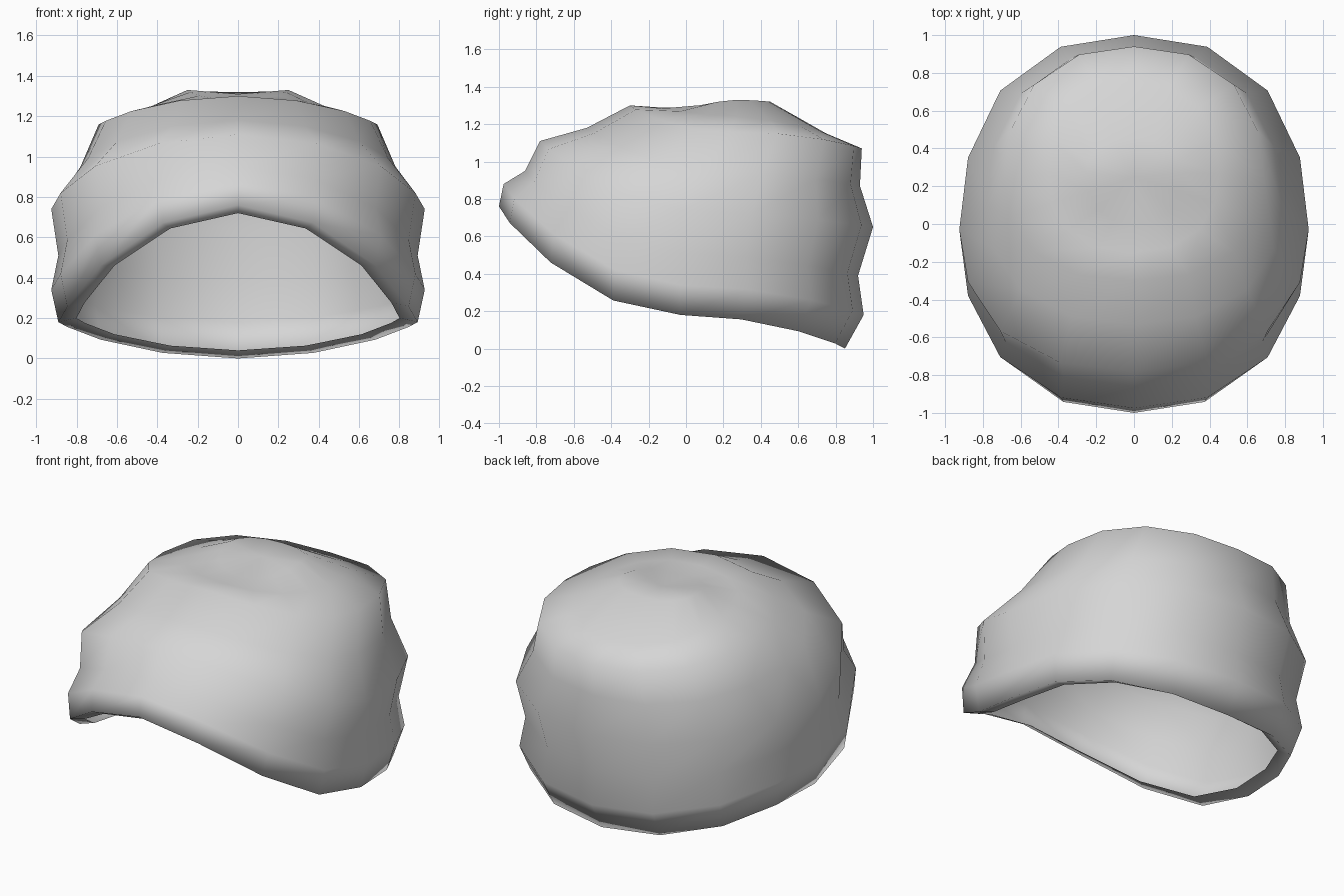
import bpy, bmesh, math

if "Cube" in bpy.data.objects:
    bpy.data.objects.remove(bpy.data.objects["Cube"])

SIDES = 16
# Quarter outline shared by every ring, from front/back centre to the side
X_STEP = (0.0, 0.42, 0.765, 0.95, 1.0)
Y_STEP = (1.0, 0.94, 0.715, 0.37, 0.0)

# One row per ring: front y, front z, side x, side y, side z, back y, back z, z falloff
RINGS = [
    (-0.93, 0.72, 0.80, -0.03, 0.20, 0.80, 0.04, 2.0),    # turned-in lip
    (-1.00, 0.76, 0.89, -0.03, 0.18, 0.85, 0.00, 2.1),    # rim
    (-0.975, 0.88, 0.925, -0.03, 0.34, 0.95, 0.18, 2.0),  # rolled cuff
    (-0.86, 0.95, 0.89, -0.03, 0.51, 0.92, 0.39, 1.8),    # cuff groove
    (-0.78, 1.11, 0.925, -0.03, 0.74, 1.00, 0.65, 1.6),   # widest part
    (-0.53, 1.18, 0.78, 0.10, 0.95, 0.93, 0.87, 1.7),
    (-0.30, 1.30, 0.69, 0.23, 1.16, 0.94, 1.07, 2.2),     # crown edge
    (-0.15, 1.29, 0.45, 0.27, 1.24, 0.75, 1.15, 1.6),     # slumped top
    (0.00, 1.28, 0.25, 0.27, 1.33, 0.45, 1.32, 1.6),      # top fold
]


def ring_points(fy, fz, sx, sy, sz, by, bz, p):
    """Squared oval whose height blends between front, side and back."""
    pts = []
    for i in range(SIDES):
        a = 2 * math.pi * i / SIDES
        k = i % 8
        k = min(k, 8 - k)                     # step within the quarter
        back = i < 4 or i > 12
        end_y, end_z = (by, bz) if back else (fy, fz)
        x = sx * X_STEP[k] * (1 if i < 8 else -1)
        pts.append((x, sy + (end_y - sy) * Y_STEP[k],
                    sz + (end_z - sz) * abs(math.cos(a)) ** p))
    return pts


wool = bpy.data.materials.new("grey wool")
wool.diffuse_color = (0.67, 0.67, 0.67, 1)
wool.use_nodes = True
wool.node_tree.nodes["Principled BSDF"].inputs["Base Color"].default_value = wool.diffuse_color

# Knitted cap shell, lofted from the lip to the crown
bm = bmesh.new()
rings = [[bm.verts.new(q) for q in ring_points(*r)] for r in RINGS]
for low, high in zip(rings, rings[1:]):
    for i in range(SIDES):
        j = (i + 1) % SIDES
        bm.faces.new((low[j], low[i], high[i], high[j]))
# Crown centre
top = bm.verts.new((0, 0.25, 1.31))
for i in range(SIDES):
    bm.faces.new((rings[-1][(i + 1) % SIDES], rings[-1][i], top))
bm.normal_update()
if top.normal.z < 0:
    bmesh.ops.reverse_faces(bm, faces=bm.faces)
for f in bm.faces:
    f.smooth = True
mesh = bpy.data.meshes.new("beanie")
bm.to_mesh(mesh)
bm.free()
mesh.materials.append(wool)
cap = bpy.data.objects.new("beanie", mesh)
bpy.context.collection.objects.link(cap)
